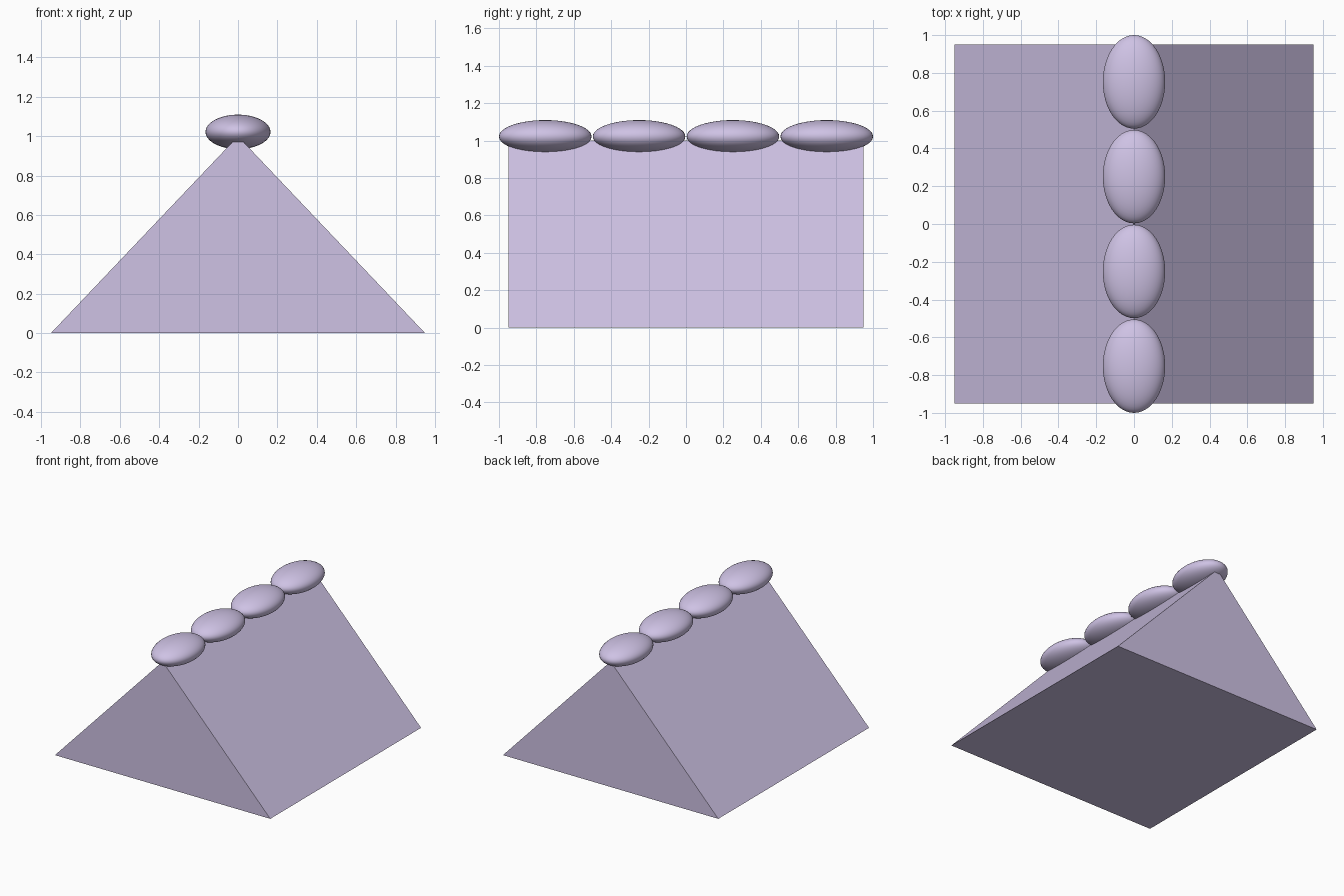
import bpy
import bmesh

if "Cube" in bpy.data.objects:
    bpy.data.objects.remove(bpy.data.objects["Cube"])

mat = bpy.data.materials.new("lavender")
mat.diffuse_color = (0.62, 0.54, 0.78, 1)
mat.use_nodes = True
mat.node_tree.nodes["Principled BSDF"].inputs["Base Color"].default_value = mat.diffuse_color


def add_object(name, bm):
    bmesh.ops.recalc_face_normals(bm, faces=bm.faces)
    mesh = bpy.data.meshes.new(name)
    bm.to_mesh(mesh)
    bm.free()
    mesh.materials.append(mat)
    obj = bpy.data.objects.new(name, mesh)
    bpy.context.collection.objects.link(obj)
    return obj


# Roof: triangular profile extruded front to back
HALF, APEX = 0.95, 1.0
bm = bmesh.new()
profile = [(-HALF, 0), (HALF, 0), (0, APEX)]
gable = bm.faces.new([bm.verts.new((x, -HALF, z)) for x, z in profile])
ext = bmesh.ops.extrude_face_region(bm, geom=[gable])
back = [v for v in ext["geom"] if isinstance(v, bmesh.types.BMVert)]
bmesh.ops.translate(bm, verts=back, vec=(0, 2 * HALF, 0))
add_object("roof_prism", bm)

# Ridge caps: four flattened ellipsoids along the ridge
RADII = (0.165, 0.2475, 0.0875)
SPACING = 0.5017
for i in range(4):
    bm = bmesh.new()
    bmesh.ops.create_uvsphere(bm, u_segments=48, v_segments=24, radius=1)
    bmesh.ops.scale(bm, verts=bm.verts, vec=RADII)
    cap = add_object(f"ridge_cap_{i + 1}", bm)
    cap.location = (0, (i - 1.5) * SPACING, 1.022)
    cap.data.shade_smooth()
